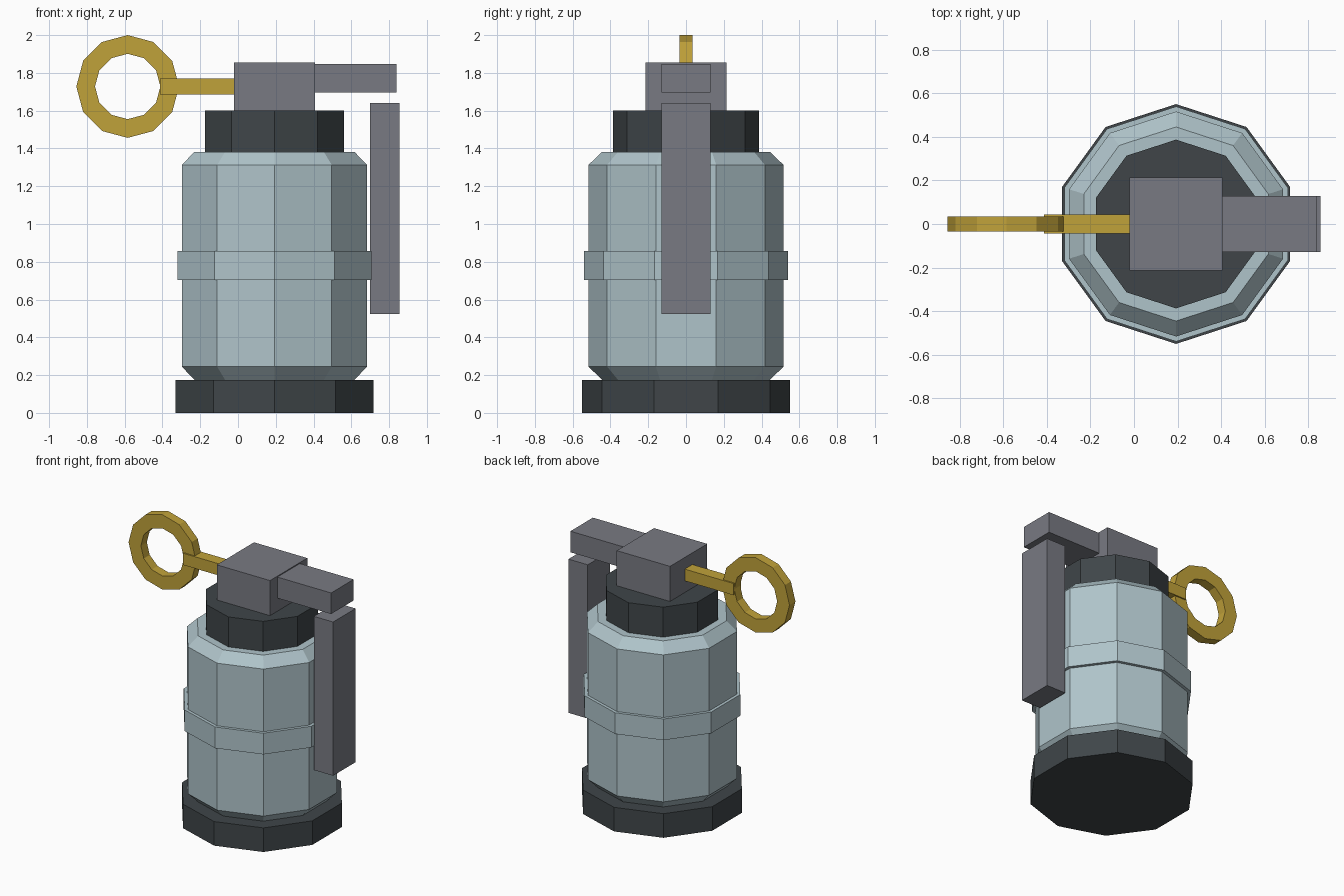
import bpy, bmesh, math

old = bpy.data.objects.get("Cube")
if old:
    bpy.data.objects.remove(old, do_unlink=True)

AXIS_X = 0.193  # centre line of the canister


def material(name, rgb):
    m = bpy.data.materials.new(name)
    m.use_nodes = True
    m.diffuse_color = (*rgb, 1)
    m.node_tree.nodes["Principled BSDF"].inputs["Base Color"].default_value = (*rgb, 1)
    return m


pale_blue = material("pale blue", (0.43, 0.55, 0.59))
charcoal = material("charcoal", (0.05, 0.06, 0.066))
steel = material("steel grey", (0.19, 0.195, 0.225))
brass = material("brass", (0.53, 0.36, 0.042))


def finish(name, bm, mat):
    bmesh.ops.recalc_face_normals(bm, faces=bm.faces)
    mesh = bpy.data.meshes.new(name)
    bm.to_mesh(mesh)
    bm.free()
    mesh.materials.append(mat)
    obj = bpy.data.objects.new(name, mesh)
    bpy.context.collection.objects.link(obj)
    return obj


def turned(name, profile, mat, sides=10):
    """Stack of regular polygons from (radius, height) pairs, capped at both ends."""
    bm = bmesh.new()
    rings = []
    for r, z in profile:
        angles = [math.pi / 2 + math.tau * i / sides for i in range(sides)]
        rings.append([bm.verts.new((AXIS_X + r * math.cos(a), r * math.sin(a), z)) for a in angles])
    for low, high in zip(rings, rings[1:]):
        for i in range(sides):
            j = (i + 1) % sides
            bm.faces.new((low[i], low[j], high[j], high[i]))
    bm.faces.new(rings[0])
    bm.faces.new(rings[-1])
    return finish(name, bm, mat)


def box(name, x, half_y, z, mat):
    bm = bmesh.new()
    bmesh.ops.create_cube(bm, size=1)
    for v in bm.verts:
        v.co = (x[v.co.x > 0], math.copysign(half_y, v.co.y), z[v.co.z > 0])
    return finish(name, bm, mat)


def flat_ring(name, cx, cz, outer, inner, half_y, mat, sides=12):
    """Rectangular-section ring standing in the xz plane."""
    bm = bmesh.new()
    section = [(outer, -half_y), (outer, half_y), (inner, half_y), (inner, -half_y)]
    loops = []
    for i in range(sides):
        a = math.tau * i / sides
        loops.append([bm.verts.new((cx + r * math.cos(a), y, cz + r * math.sin(a))) for r, y in section])
    for i in range(sides):
        a, b = loops[i], loops[(i + 1) % sides]
        for k in range(4):
            n = (k + 1) % 4
            bm.faces.new((a[k], a[n], b[n], b[k]))
    return finish(name, bm, mat)


# Canister
turned("base", [(0.55, 0), (0.55, 0.175)], charcoal)
turned("body", [(0.445, 0.175), (0.516, 0.245), (0.516, 1.313), (0.445, 1.382)], pale_blue)
turned("band", [(0.539, 0.704), (0.539, 0.858)], pale_blue)
turned("collar", [(0.387, 1.382), (0.387, 1.6)], charcoal)

# Head and lever
box("head_block", (-0.021, 0.407), 0.214, (1.6, 1.855), steel)
box("lever_arm", (0.407, 0.839), 0.129, (1.695, 1.848), steel)
box("lever_handle", (0.7, 0.855), 0.129, (0.524, 1.641), steel)

# Pull pin
box("pin", (-0.412, -0.021), 0.044, (1.685, 1.77), brass)
flat_ring("pull_ring", -0.584, 1.728, 0.272, 0.173, 0.034, brass)
